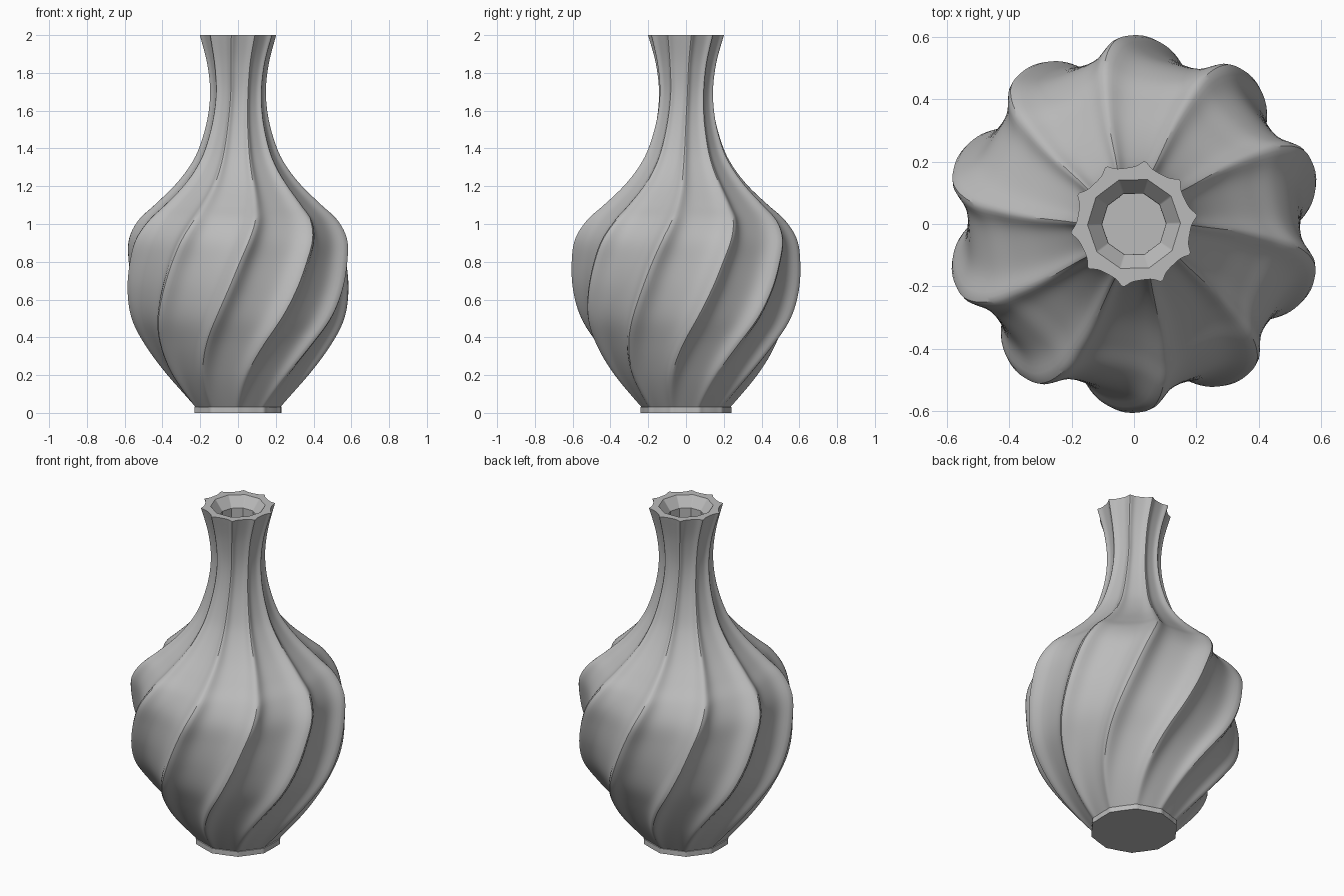
import bpy, bmesh
from math import sin, cos, pi, radians

cube = bpy.data.objects.get("Cube")
if cube:
    bpy.data.objects.remove(cube, do_unlink=True)

RIBS = 10
SEGMENTS = RIBS * 24
STEPS = 6          # rings between two profile keys
RIB_WIDTH = 0.5    # smaller is a narrower ridge with a flatter panel

# Outer profile keys: height, ridge radius, ridge angle, flute depth
KEYS = [
    (0.03, 0.235, 269, 0.05),
    (0.20, 0.380, 277, 0.10),
    (0.36, 0.492, 286, 0.12),
    (0.50, 0.566, 294, 0.12),
    (0.65, 0.600, 301, 0.12),
    (0.80, 0.605, 307, 0.12),
    (0.92, 0.590, 312, 0.12),
    (1.02, 0.532, 316, 0.12),
    (1.10, 0.445, 318, 0.12),
    (1.20, 0.340, 320, 0.12),
    (1.30, 0.260, 321, 0.12),
    (1.40, 0.207, 322, 0.12),
    (1.55, 0.163, 324, 0.12),
    (1.70, 0.148, 327, 0.12),
    (1.85, 0.164, 329, 0.11),
    (2.00, 0.204, 332, 0.11),
]


def smooth_keys(keys):
    """Catmull-Rom interpolation through the profile keys."""
    rows = []
    for i in range(len(keys) - 1):
        p0, p1 = keys[max(i - 1, 0)], keys[i]
        p2, p3 = keys[i + 1], keys[min(i + 2, len(keys) - 1)]
        for s in range(STEPS):
            t = s / STEPS
            rows.append([
                0.5 * (2 * b + (c - a) * t + (2 * a - 5 * b + 4 * c - d) * t * t
                       + (3 * b - a - 3 * c + d) * t ** 3)
                for a, b, c, d in zip(p0, p1, p2, p3)])
    return rows + [list(keys[-1])]


def fluted(depth):
    """Radius factor with narrow rounded ridges and broad shallow panels."""
    w = RIB_WIDTH ** 2

    def factor(a):
        s = sin(a * RIBS / 2) ** 2
        return 1 - depth * (1 + w) * s / (s + w)
    return factor


def polygon(a):
    """Radius factor of a regular polygon with one corner per rib."""
    step = 2 * pi / RIBS
    return cos(step / 2) / cos(a % step - step / 2)


def ring(bm, z, radius, angle, shape):
    verts = []
    for i in range(SEGMENTS):
        a = 2 * pi * i / SEGMENTS
        r = radius * shape(a)
        t = a + radians(angle)
        verts.append(bm.verts.new((r * cos(t), r * sin(t), z)))
    return verts


def bridge(bm, low, high):
    for i in range(SEGMENTS):
        j = (i + 1) % SEGMENTS
        bm.faces.new((low[i], low[j], high[j], high[i]))


def loft(name, rings_data, material):
    """Skin a stack of rings and close both ends."""
    bm = bmesh.new()
    rings = [ring(bm, *data) for data in rings_data]
    for low, high in zip(rings, rings[1:]):
        bridge(bm, low, high)
    bm.faces.new(reversed(rings[0]))
    bm.faces.new(rings[-1])
    bmesh.ops.recalc_face_normals(bm, faces=bm.faces)
    mesh = bpy.data.meshes.new(name)
    bm.to_mesh(mesh)
    bm.free()
    obj = bpy.data.objects.new(name, mesh)
    bpy.context.collection.objects.link(obj)
    mesh.materials.append(material)
    bpy.ops.object.select_all(action='DESELECT')
    obj.select_set(True)
    bpy.context.view_layer.objects.active = obj
    bpy.ops.object.shade_smooth_by_angle(angle=radians(32))
    return obj


# Grey ceramic
grey = bpy.data.materials.new("grey_ceramic")
grey.use_nodes = True
color = (0.5, 0.5, 0.5, 1)
grey.diffuse_color = color
grey.node_tree.nodes["Principled BSDF"].inputs["Base Color"].default_value = color

# Twisted fluted body, flat rim, faceted mouth and inner bore
body = [(z, r, a, fluted(d)) for z, r, a, d in smooth_keys(KEYS)]
mouth = [(z, r, 325, polygon) for z, r in ((2.0, 0.149), (1.94, 0.103), (0.08, 0.102))]
loft("vase_body", body + mouth, grey)

# Low scalloped foot
foot = fluted(0.04)
loft("vase_foot", [(0, 0.24, 269, foot), (0.03, 0.24, 269, foot)], grey)
